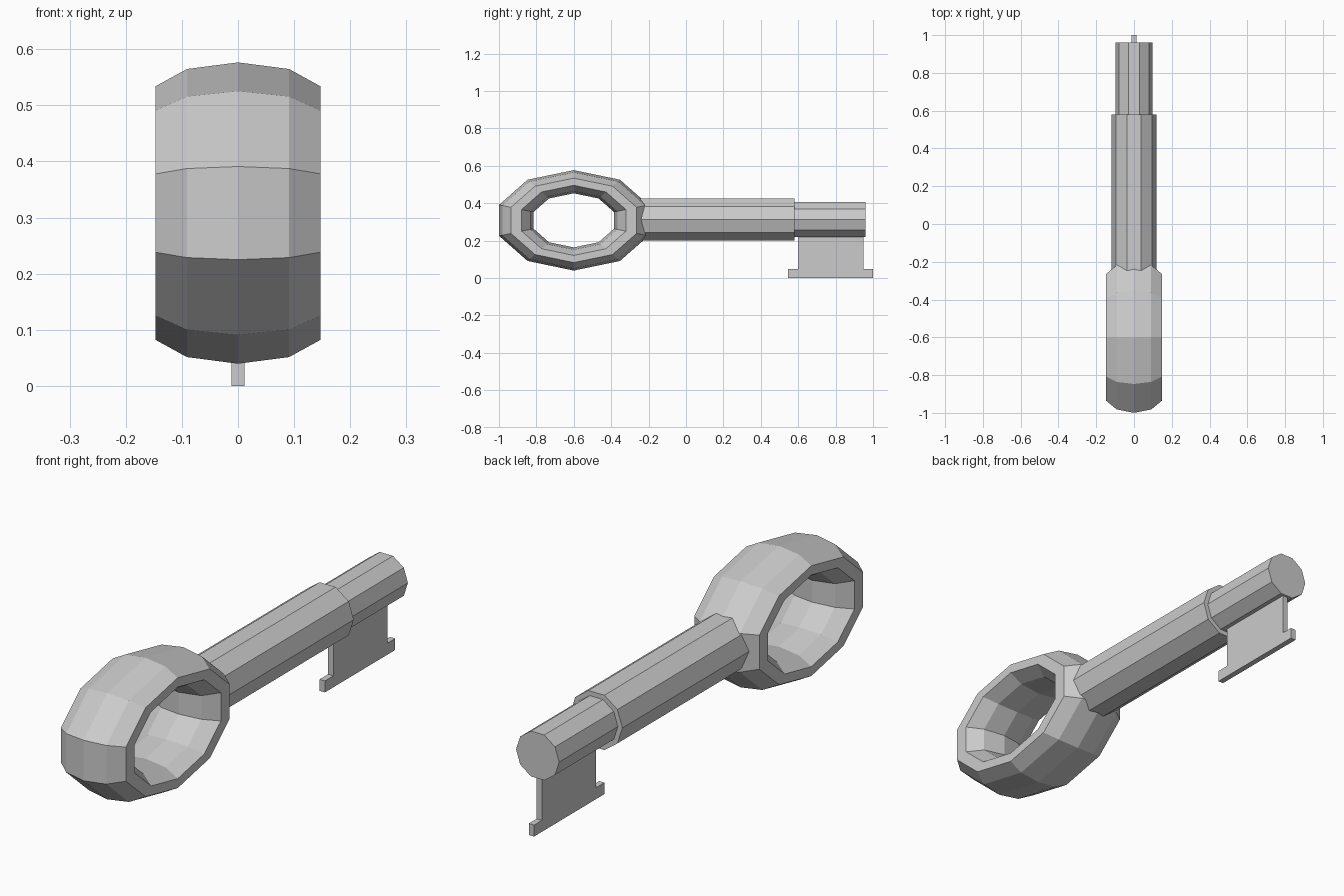
import bpy, bmesh
from math import pi

if "Cube" in bpy.data.objects:
    bpy.data.objects.remove(bpy.data.objects["Cube"])

AXIS_Z = 0.3125  # height of the shaft centre line


def rod(name, radius, y0, y1):
    """Ten-sided rod along y with a flat top facet."""
    bpy.ops.mesh.primitive_cylinder_add(
        vertices=10, radius=radius, depth=y1 - y0,
        location=(0, (y0 + y1) / 2, AXIS_Z), rotation=(pi / 2, pi / 2, 0))
    bpy.context.object.name = name


def plate(name, outline, half):
    """Side-view (y, z) outline extruded across x."""
    bm = bmesh.new()
    face = bm.faces.new([bm.verts.new((-half, y, z)) for y, z in outline])
    ext = bmesh.ops.extrude_face_region(bm, geom=[face])
    verts = [g for g in ext["geom"] if isinstance(g, bmesh.types.BMVert)]
    bmesh.ops.translate(bm, verts=verts, vec=(2 * half, 0, 0))
    bmesh.ops.recalc_face_normals(bm, faces=bm.faces)
    mesh = bpy.data.meshes.new(name)
    bm.to_mesh(mesh)
    bm.free()
    bpy.context.collection.objects.link(bpy.data.objects.new(name, mesh))


# Oval ring handle: unit torus squashed to shape, hole facing x
bpy.ops.mesh.primitive_torus_add(
    major_segments=10, minor_segments=10,
    major_radius=1 / 1.3, minor_radius=0.3 / 1.3,
    location=(0, -0.6, 0.308), rotation=(0, pi / 2, 0))
ring = bpy.context.object
ring.name = "ring_handle"
ring.scale = (0.2685, 0.42, 0.155 * 1.3 / 0.3)

# Thick shaft and thinner tip
rod("shaft", 0.118, -0.28, 0.58)
rod("shaft_tip", 0.0975, 0.56, 0.96)

# Key bit: plate with a wider foot
plate("key_bit", [(0.545, 0), (1, 0), (1, 0.047), (0.95, 0.047), (0.95, 0.25),
                  (0.6, 0.25), (0.6, 0.047), (0.545, 0.047)], 0.012)
